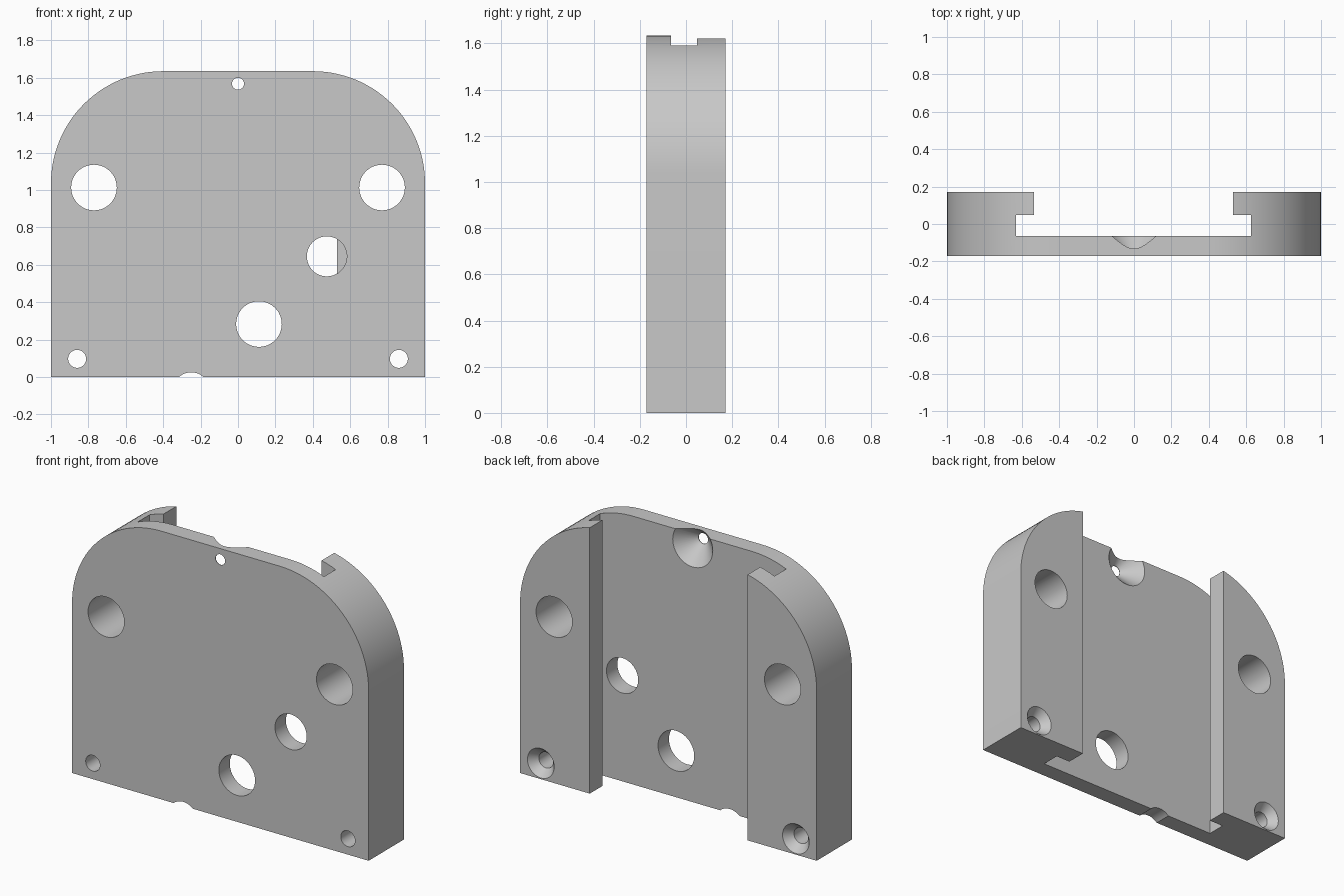
import bpy, bmesh
from math import sin, cos, pi
from mathutils import Vector

if "Cube" in bpy.data.objects:
    bpy.data.objects.remove(bpy.data.objects["Cube"], do_unlink=True)

HALF_DEPTH, HEIGHT, CORNER = 0.17, 1.635, 0.6


def make_object(name, bm):
    bmesh.ops.recalc_face_normals(bm, faces=bm.faces)
    mesh = bpy.data.meshes.new(name)
    bm.to_mesh(mesh)
    bm.free()
    obj = bpy.data.objects.new(name, mesh)
    bpy.context.collection.objects.link(obj)
    return obj


def prism(name, points, direction):
    """Extrude a closed outline along a direction."""
    bm = bmesh.new()
    face = bm.faces.new([bm.verts.new(p) for p in points])
    result = bmesh.ops.extrude_face_region(bm, geom=[face])
    verts = [g for g in result["geom"] if isinstance(g, bmesh.types.BMVert)]
    bmesh.ops.translate(bm, verts=verts, vec=Vector(direction))
    if not face.is_valid or len(face.link_loops if hasattr(face, "link_loops") else face.loops) == 0:
        bm.faces.new(bm.verts[:len(points)])
    return make_object(name, bm)


def lathe(name, x, z, profile, segments=48):
    """Turn a (y, radius) profile around an axis running front to back."""
    bm = bmesh.new()
    rings = []
    for y, r in profile:
        angles = [2 * pi * i / segments for i in range(segments)]
        rings.append([bm.verts.new((x + r * cos(a), y, z + r * sin(a))) for a in angles])
    for a, b in zip(rings, rings[1:]):
        for i in range(segments):
            j = (i + 1) % segments
            bm.faces.new((a[i], a[j], b[j], b[i]))
    bm.faces.new(rings[0])
    bm.faces.new(rings[-1])
    return make_object(name, bm)


# Body: block with two large rounded top corners
outline = [(-1, -HALF_DEPTH, 0), (1, -HALF_DEPTH, 0)]
STEPS = 28
for side, start in ((1, 0), (-1, pi / 2)):
    for i in range(STEPS + 1):
        a = start + pi / 2 * i / STEPS
        outline.append((side * (1 - CORNER) + CORNER * cos(a), -HALF_DEPTH,
                        HEIGHT - CORNER + CORNER * sin(a)))
body = prism("mounting_block", outline, (0, 2 * HALF_DEPTH, 0))

# Undercut channel open to the back, top and bottom
channel = [(-0.63, -0.065), (0.625, -0.065), (0.625, 0.048), (0.53, 0.048),
           (0.53, 0.3), (-0.535, 0.3), (-0.535, 0.048), (-0.63, 0.048)]
cutters = [prism("channel_cutter", [(x, y, -0.2) for x, y in channel], (0, 0, 2.2))]

# Paired through holes and countersunk screw holes in the rails
for side in (-1, 1):
    cutters.append(lathe("rail_hole_cutter", side * 0.77, 1.013, [(-0.3, 0.122), (0.3, 0.122)]))
    cutters.append(lathe("screw_hole_cutter", side * 0.86, 0.097,
                         [(-0.3, 0.048), (0.12, 0.048), (0.17, 0.09), (0.22, 0.132)]))

# Holes through the thin web only, and the bottom notch
for name, x, z, r in (("side_hole_cutter", 0.475, 0.645, 0.107),
                      ("lower_hole_cutter", 0.112, 0.283, 0.122),
                      ("notch_cutter", -0.25, -0.072, 0.097)):
    cutters.append(lathe(name, x, z, [(-0.3, r), (0, r)]))

# Top hole with a deep conical countersink
cutters.append(lathe("top_hole_cutter", 0, 1.568,
                     [(-0.3, 0.032), (-0.167, 0.032), (-0.065, 0.135), (0, 0.2)]))

grey = bpy.data.materials.new("light_grey")
grey.use_nodes = True
colour = (0.58, 0.58, 0.58, 1)
grey.diffuse_color = colour
grey.node_tree.nodes["Principled BSDF"].inputs["Base Color"].default_value = colour
body.data.materials.append(grey)

# Cut everything, bake the result and discard the cutters
for cutter in cutters:
    cutter.hide_render = True
    cut = body.modifiers.new(cutter.name, "BOOLEAN")
    cut.operation = "DIFFERENCE"
    cut.solver = "EXACT"
    cut.object = cutter
depsgraph = bpy.context.evaluated_depsgraph_get()
final_mesh = bpy.data.meshes.new_from_object(body.evaluated_get(depsgraph))
body.modifiers.clear()
body.data = final_mesh
for cutter in cutters:
    bpy.data.objects.remove(cutter, do_unlink=True)

bpy.ops.object.select_all(action="DESELECT")
body.select_set(True)
bpy.context.view_layer.objects.active = body
bpy.ops.object.shade_smooth_by_angle(angle=pi / 6)
